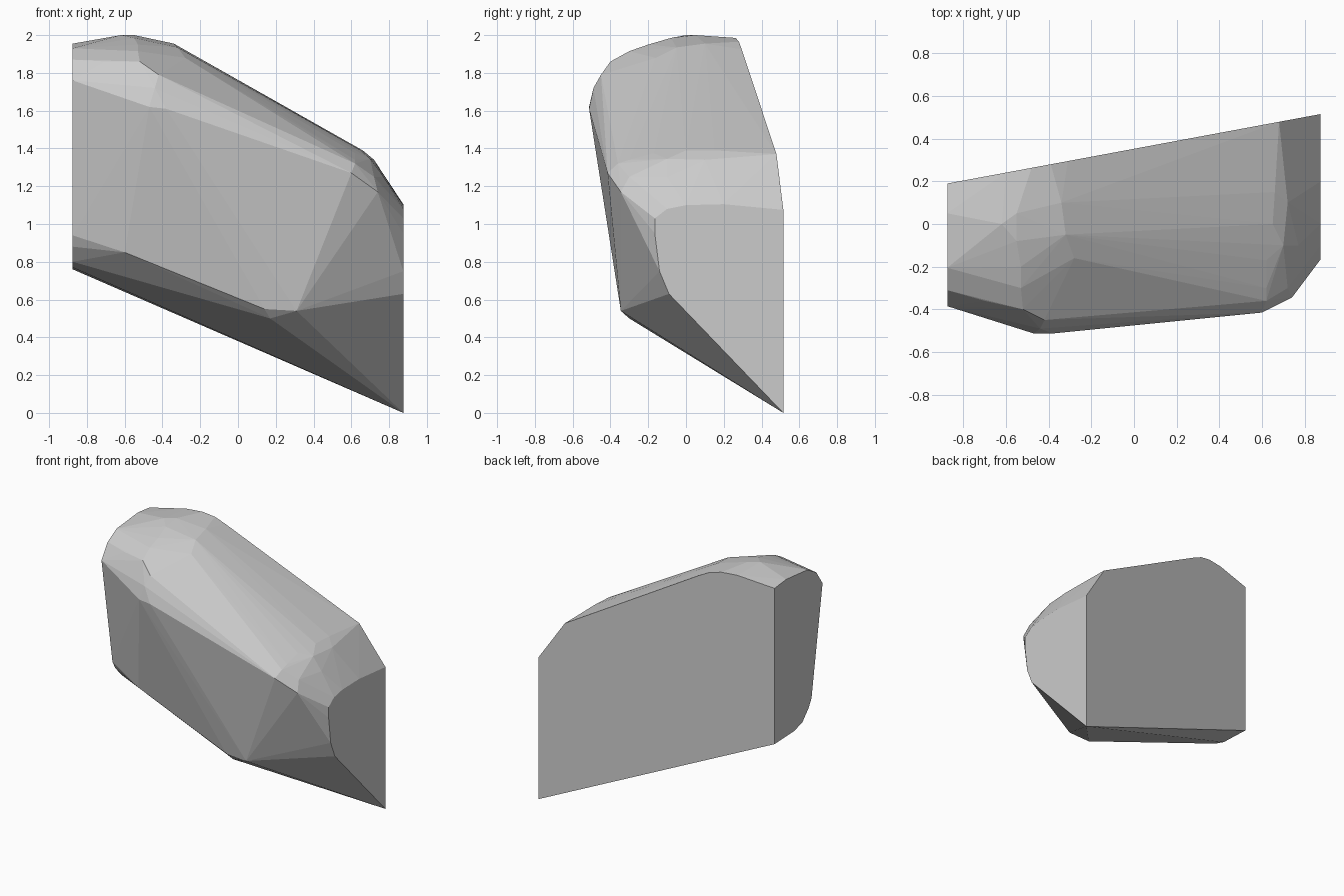
import bpy, bmesh

END = 0.875


def back(x):
    """Depth of the slanted flat back at a given x."""
    return 0.3525 + 0.186 * x


# Left cut face: profile in (y, z)
left_cut = [(0.05, 1.955), (-0.205, 1.93), (-0.31, 1.87), (-0.385, 1.76),
            (-0.253, 0.94), (-0.22, 0.88), (-0.145, 0.80), (-0.05, 0.77)]
# Right cut face
right_cut = [(0.2, 1.105), (0, 1.10), (-0.1, 1.08), (-0.165, 1.03),
             (-0.165, 0.95), (-0.14, 0.75), (-0.09, 0.63)]
# Back outline in (x, z)
back_outline = [(-END, 0.76), (END, 0.01), (END, 1.075), (0.68, 1.37), (-0.31, 1.925),
                (-0.39, 1.965), (-0.48, 1.985), (-0.6, 1.985), (-END, 1.94)]
# Rounded crown and shoulders, grouped by the ridge they lie on
crown = [(-0.55, 0.05, 2.0), (-0.62, 0.0, 2.0), (-0.55, -0.08, 1.985), (-0.53, -0.2, 1.95),
         (-0.53, -0.3, 1.915), (-0.52, -0.4, 1.86), (-0.7, -0.36, 1.86)]
upper_ridge = [(-0.34, 0.1, 1.955), (-0.32, -0.05, 1.935), (-0.28, -0.16, 1.88),
               (-0.28, -0.35, 1.77), (-0.42, -0.45, 1.79), (-0.44, -0.49, 1.72),
               (-0.38, -0.513, 1.61), (-0.47, -0.513, 1.62)]
lower_ridge = [(0.66, 0.15, 1.39), (0.65, 0, 1.39), (0.62, -0.17, 1.375), (0.62, -0.3, 1.34),
               (0.62, -0.36, 1.32), (0.60, -0.415, 1.27), (0.70, -0.1, 1.345),
               (0.72, 0.1, 1.34), (0.77, -0.1, 1.25), (0.72, -0.3, 1.25), (0.74, -0.345, 1.17)]
# Lower front edge
under_edge = [(-0.6, -0.335, 0.85), (0.17, -0.3, 0.50), (0.14, -0.34, 0.55), (0.31, -0.345, 0.54)]

points = [(-END, y, z) for y, z in left_cut]
points += [(END, y, z) for y, z in right_cut]
points += [(x, back(x), z) for x, z in back_outline]
points += crown + upper_ridge + lower_ridge + under_edge

# Wrap the profiles in a closed convex skin
bm = bmesh.new()
for p in points:
    bm.verts.new((p[0], p[1], p[2] - 0.01 * (p[2] < 0.02)))
hull = bmesh.ops.convex_hull(bm, input=bm.verts[:])
loose = [v for v in bm.verts if not v.link_faces]
bmesh.ops.delete(bm, geom=loose, context='VERTS')
bmesh.ops.dissolve_limit(bm, angle_limit=0.01, verts=bm.verts[:], edges=bm.edges[:])
bmesh.ops.recalc_face_normals(bm, faces=bm.faces[:])

mesh = bpy.data.meshes.new("stone_chunk")
bm.to_mesh(mesh)
bm.free()
stone = bpy.data.objects.new("stone_chunk", mesh)
bpy.context.collection.objects.link(stone)
